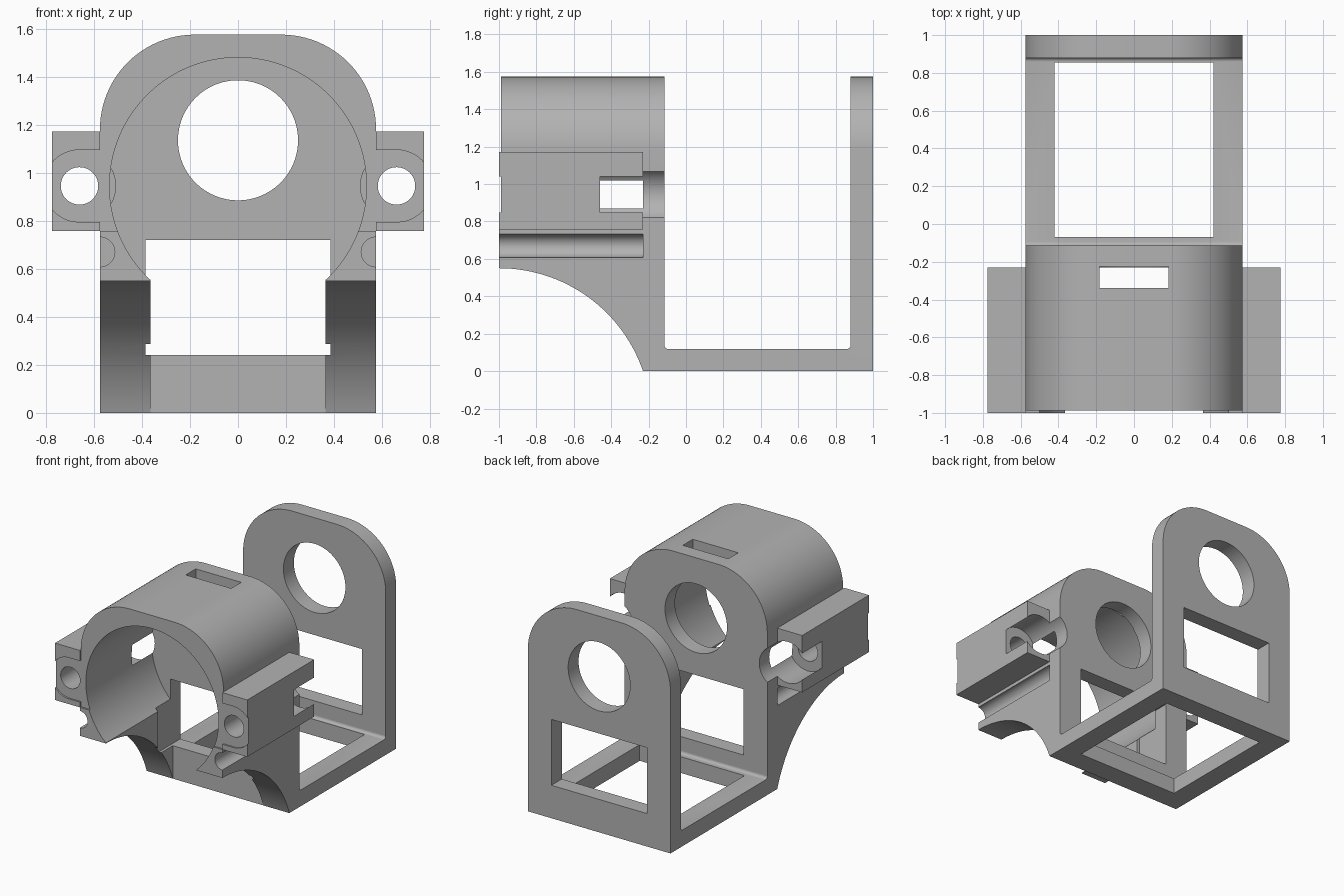
import bpy, bmesh, math
from mathutils import Vector

cube = bpy.data.objects.get("Cube")
if cube:
    bpy.data.objects.remove(cube, do_unlink=True)

grey = bpy.data.materials.new("plain grey")
grey.use_nodes = True
colour = (0.45, 0.45, 0.45, 1)
grey.diffuse_color = colour
grey.node_tree.nodes["Principled BSDF"].inputs["Base Color"].default_value = colour


def prism(name, points, axis, a, b):
    """Extrude a 2D outline along x (outline in y,z) or y (outline in x,z)."""
    bm = bmesh.new()
    place = (lambda p: (a, p[0], p[1])) if axis == "x" else (lambda p: (p[0], a, p[1]))
    face = bm.faces.new([bm.verts.new(place(p)) for p in points])
    new = bmesh.ops.extrude_face_region(bm, geom=[face])["geom"]
    shift = Vector((b - a, 0, 0)) if axis == "x" else Vector((0, b - a, 0))
    bmesh.ops.translate(bm, vec=shift, verts=[v for v in new if isinstance(v, bmesh.types.BMVert)])
    bmesh.ops.recalc_face_normals(bm, faces=bm.faces)
    mesh = bpy.data.meshes.new(name)
    bm.to_mesh(mesh)
    bm.free()
    mesh.materials.append(grey)
    obj = bpy.data.objects.new(name, mesh)
    bpy.context.collection.objects.link(obj)
    return obj


def arc(cx, cz, r, start, end, n):
    angles = [math.radians(start + (end - start) * i / n) for i in range(n + 1)]
    return [(cx + r * math.cos(t), cz + r * math.sin(t)) for t in angles]


def rod(axis, cx, cz, r, a, b, n=96):
    return prism("cutter", arc(cx, cz, r, 0, 360, n)[:-1], axis, a, b)


def box(name, x0, x1, y0, y1, z0, z1):
    return prism(name, [(x0, z0), (x1, z0), (x1, z1), (x0, z1)], "y", y0, y1)


def combine(target, tool, operation="DIFFERENCE"):
    mod = target.modifiers.new("combine", "BOOLEAN")
    mod.operation, mod.solver, mod.object = operation, "EXACT", tool
    bpy.context.view_layer.objects.active = target
    bpy.ops.object.modifier_apply(modifier=mod.name)
    bpy.data.objects.remove(tool, do_unlink=True)


# Upright outline with rounded shoulders, shared by housing and back plate
W, H, R = 0.575, 1.575, 0.395
outline = ([(-W, 0), (W, 0)] + arc(W - R, H - R, R, 0, 90, 24)
           + arc(R - W, H - R, R, 90, 180, 24))


def cut_openings(obj, y0, y1):
    combine(obj, rod("y", 0, 1.135, 0.25, y0, y1))
    combine(obj, box("cutter", -0.385, 0.385, y0, y1, 0.24, 0.72))


# Front housing with side ears
housing = prism("front_housing", outline, "y", -1, -0.115)
for s in (-1, 1):
    x0, x1 = sorted((s * 0.555, s * 0.775))
    combine(housing, box("ear", x0, x1, -1, -0.23, 0.757, 1.172), "UNION")

# Bore, open underside, leg arches and top slot
combine(housing, rod("y", 0, 0.945, 0.535, -1.1, -0.23, 128))
combine(housing, box("cutter", -0.365, 0.365, -1.1, -0.23, -0.1, 0.6))
combine(housing, rod("x", -1, -0.264, 0.814, -1, 1, 160))
combine(housing, box("cutter", -0.183, 0.183, -0.34, -0.225, 1.3, 1.7))
cut_openings(housing, -0.4, 0)

# Front face step, ear screw holes, rear pockets and side grooves
combine(housing, box("cutter", -W, W, -1.1, -0.988, 0.757, 1.7))
for s in (-1, 1):
    x = s * 0.66
    x0, x1 = sorted((s * 0.5, x))
    combine(housing, rod("y", x, 0.945, 0.15, -1.1, -0.988))
    combine(housing, box("cutter", x0, x1, -1.1, -0.988, 0.795, 1.095))
    combine(housing, rod("y", x, 0.945, 0.078, -1.1, -0.3, 48))
    combine(housing, rod("y", x, 0.945, 0.15, -0.46, 0))
    combine(housing, rod("y", s * W, 0.67, 0.062, -1.1, -0.23, 48))

# Open floor frame with small fillets against both uprights
F, T = 0.02, 0.118
floor = prism("floor_frame", [(-0.115, 0), (0.88, 0), (0.88, T + F)]
              + arc(0.88 - F, T + F, F, 0, -90, 6)[1:]
              + arc(F - 0.115, T + F, F, 270, 180, 6), "x", -W, W)
combine(floor, box("cutter", -0.422, 0.422, -0.07, 0.855, -0.1, 0.4))

# Back plate
plate = prism("back_plate", outline, "y", 0.88, 1)
cut_openings(plate, 0.8, 1.1)

# Smooth curved walls, keep hard edges
for obj in (housing, floor, plate):
    bpy.ops.object.select_all(action="DESELECT")
    obj.select_set(True)
    bpy.context.view_layer.objects.active = obj
    bpy.ops.object.shade_smooth_by_angle(angle=math.radians(30))
